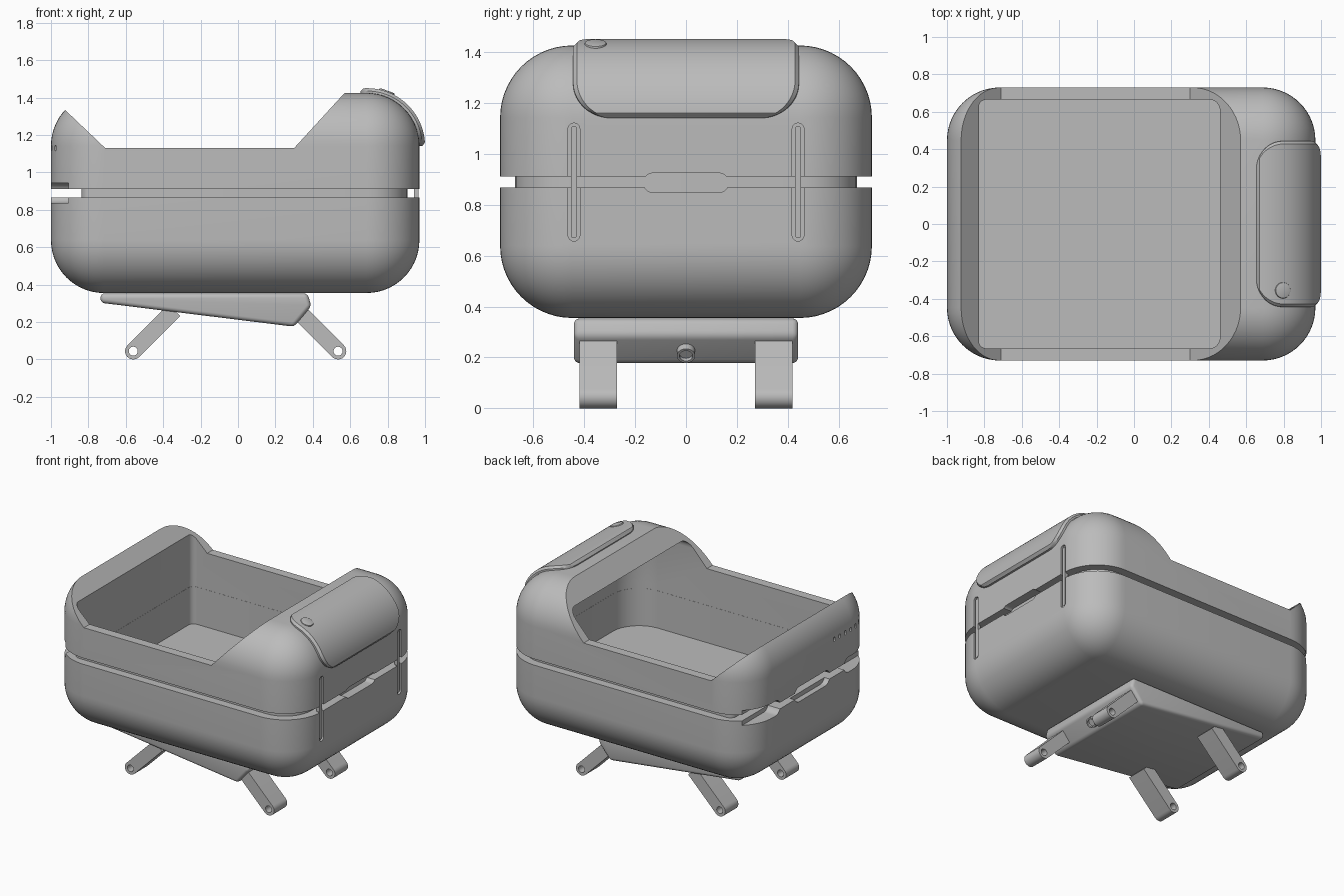
import bpy, bmesh, math
from mathutils import Vector, Matrix

cube = bpy.data.objects.get("Cube")
if cube:
    bpy.data.objects.remove(cube, do_unlink=True)

grey = bpy.data.materials.new("plain_grey")
grey.use_nodes = True
COLOR = (0.5, 0.5, 0.5, 1)
grey.diffuse_color = COLOR
grey.node_tree.nodes["Principled BSDF"].inputs["Base Color"].default_value = COLOR


def add_object(name, bm):
    bmesh.ops.recalc_face_normals(bm, faces=bm.faces)
    mesh = bpy.data.meshes.new(name)
    bm.to_mesh(mesh)
    bm.free()
    mesh.materials.append(grey)
    ob = bpy.data.objects.new(name, mesh)
    bpy.context.collection.objects.link(ob)
    return ob


def prism(name, pts, axis, a, b):
    """Extrude a 2D outline along one axis from a to b."""
    place = {"x": lambda u, v, t: (t, u, v),
             "y": lambda u, v, t: (u, t, v),
             "z": lambda u, v, t: (u, v, t)}[axis]
    bm = bmesh.new()
    face = bm.faces.new([bm.verts.new(place(u, v, a)) for u, v in pts])
    ext = bmesh.ops.extrude_face_region(bm, geom=[face])
    verts = [g for g in ext["geom"] if isinstance(g, bmesh.types.BMVert)]
    shift = Vector(place(0, 0, b - a))
    bmesh.ops.translate(bm, verts=verts, vec=shift)
    return add_object(name, bm)


def round_rect(u0, u1, v0, v1, r_low, r_high, steps=8):
    """Outline with one corner radius at the low-u end and one at the high-u end."""
    pts = []
    corners = [(u1, v1, r_high, 0, -1, -1), (u0, v1, r_low, 90, 1, -1),
               (u0, v0, r_low, 180, 1, 1), (u1, v0, r_high, 270, -1, 1)]
    for u, v, r, start, su, sv in corners:
        for i in range(steps + 1):
            ang = math.radians(start + 90 * i / steps)
            p = (u + su * r + r * math.cos(ang), v + sv * r + r * math.sin(ang))
            if not pts or (Vector(p) - Vector(pts[-1])).length > 1e-5:
                pts.append(p)
    if (Vector(pts[0]) - Vector(pts[-1])).length < 1e-5:
        pts.pop()
    return pts


def capsule(u0, u1, v0, v1):
    r = min(u1 - u0, v1 - v0) / 2
    return round_rect(u0, u1, v0, v1, r, r)


def bake(ob):
    """Turn the modifier stack into real geometry."""
    deps = bpy.context.evaluated_depsgraph_get()
    mesh = bpy.data.meshes.new_from_object(ob.evaluated_get(deps))
    ob.modifiers.clear()
    ob.data = mesh


def bevel(ob, width, segments):
    mod = ob.modifiers.new("bevel", "BEVEL")
    mod.width, mod.segments, mod.limit_method = width, segments, "ANGLE"
    bake(ob)


def cut(ob, cutters):
    for c in cutters:
        mod = ob.modifiers.new("cut", "BOOLEAN")
        mod.operation, mod.solver, mod.object = "DIFFERENCE", "EXACT", c
        bake(ob)
    for c in cutters:
        bpy.data.objects.remove(c, do_unlink=True)


def cylinder(name, center, direction, radius, depth, sides=32):
    bm = bmesh.new()
    rot = Vector(direction).to_track_quat("Z", "Y").to_matrix().to_4x4()
    bmesh.ops.create_cone(bm, cap_ends=True, segments=sides, radius1=radius, radius2=radius,
                          depth=depth, matrix=Matrix.Translation(center) @ rot)
    return add_object(name, bm)


# Tub: rounded block with open top, cavity, seam and recesses
tub = prism("tub", [(-1, -.73), (.97, -.73), (.97, .73), (-1, .73)], "z", .355, 1.425)
bevel(tub, .283, 14)
opening = prism("opening_cutter", [(-1.12, 1.52), (-.71, 1.13), (.30, 1.13), (.66, 1.523),
                                   (.66, 1.7), (-1.12, 1.7)], "y", -1, 1)
cavity = prism("cavity_cutter", round_rect(-.83, .90, -.665, .665, .04, .21), "z", .6, 1.305)
bm = bmesh.new()
bm.from_mesh(cavity.data)
rim = [e for e in bm.edges if all(v.co.z > 1.3 for v in e.verts)]
bmesh.ops.bevel(bm, geom=rim, offset=.06, segments=5, affect="EDGES", profile=.5)
bm.to_mesh(cavity.data)
bm.free()
seam = prism("seam_cutter", [(-2, -2), (2, -2), (2, 2), (-2, 2)], "z", .867, .911)
cutters = [cavity, opening, seam,
           prism("front_notch", capsule(-.167, .167, .848, .924), "x", .905, 1.2),
           prism("rear_notch", capsule(-.2, .2, .835, .942), "x", -1.2, -.96)]
for side in (-1, 1):
    y0, y1 = sorted((side * .36, side * .9))
    cutters.append(prism("corner_notch", capsule(y0, y1, .835, .942), "x", -1.2, -.905))
    cutters.append(prism("strap_slot", capsule(side * .44 - .023, side * .44 + .023, .657, 1.12),
                         "x", .955, 1.2))
for i in range(6):
    y = -.25 - i * .062
    cutters.append(prism("vent", capsule(y - .01, y + .01, 1.115, 1.145), "x", -1.2, -.985 + i * .008))
cut(tub, cutters)

# Liner showing in the seam
liner = prism("seam_liner", round_rect(-.836, .907, -.671, .671, .045, .215), "z", .83, .945)
cut(liner, [prism("liner_cutter", round_rect(-.831, .901, -.666, .666, .041, .211), "z", .7, 1)])

# Raised ribs inside the strap slots
ribs = [prism("slot_rib", capsule(s * .44 - .012, s * .44 + .012, .668, 1.109), "x", .94, .964)
        for s in (-1, 1)]

# Curved pad over the shoulder, a bent plate with rounded corners
R, HALF, CORNER, STEPS = .31, .443, .15, 48
span = math.radians(97)
length = R * span


def half_width(s, corner, inset):
    d = max(0, corner - min(s, length - s))
    return HALF - inset - corner + math.sqrt(max(0, corner ** 2 - d ** 2))


bm = bmesh.new()
rows = []
for i in range(STEPS + 1):
    s = length * (1 - math.cos(math.pi * i / STEPS)) / 2
    ang = s / R
    w = half_width(s, CORNER, 0)
    end = max(0, 1 - min(s, length - s) / .02)
    top = R - .015 * end
    ring = [(-w, .25), (-w, R - .015), (-w + .015, top), (w - .015, top), (w, R - .015), (w, .25)]
    rows.append([bm.verts.new((.69 + r * math.cos(ang), y, 1.14 + r * math.sin(ang)))
                 for y, r in ring])
for a, b in zip(rows, rows[1:]):
    for k in range(6):
        n = (k + 1) % 6
        bm.faces.new((a[k], a[n], b[n], b[k]))
bm.faces.new(rows[0])
bm.faces.new(rows[-1])
pad = add_object("shoulder_pad", bm)

# Round button on the pad
out = Vector((math.cos(math.radians(70)), 0, math.sin(math.radians(70))))
button = cylinder("pad_button", Vector((.69, -.355, 1.14)) + out * .30, out, .043, .032)
bevel(button, .006, 2)

# Wedge base below the tub
wedge = prism("wedge_base", [(-.735, .353), (-.735, .303), (.30, .175), (.392, .285), (.372, .353)],
              "y", -.44, .44)
bevel(wedge, .022, 4)
port = cylinder("base_port", (.347, 0, .222), (.77, 0, -.64), .036, .05)
cut(port, [cylinder("port_cutter", (.365, 0, .207), (.77, 0, -.64), .026, .03)])

# Four splayed legs, each with a pin hole
legs = []
for foot_x, lean, end in ((.535, -1, "right"), (-.56, 1, "left")):
    for side, label in ((-1, "front"), (1, "back")):
        r, hub = .044, Vector((foot_x, .044))
        along = Vector((lean, 1)).normalized()
        across = Vector((-along.y, along.x))
        pts = [hub + along * .31 - across * r, hub + along * .31 + across * r]
        for i in range(13):
            t = math.pi * i / 12
            pts.append(hub + across * r * math.cos(t) - along * r * math.sin(t))
        y0, y1 = sorted((side * .27, side * .418))
        leg = prism(f"{label}_{end}_leg", [tuple(p) for p in pts], "y", y0, y1)
        cut(leg, [cylinder("pin_cutter", (foot_x, side * .345, .044), (0, 1, 0), .024, .4)])
        legs.append(leg)

# Smooth curved surfaces, keep edges sharp
parts = [tub, liner, pad, button, wedge, port] + ribs + legs
bpy.ops.object.select_all(action="DESELECT")
for ob in parts:
    ob.select_set(True)
bpy.context.view_layer.objects.active = tub
bpy.ops.object.shade_smooth_by_angle(angle=math.radians(30))
